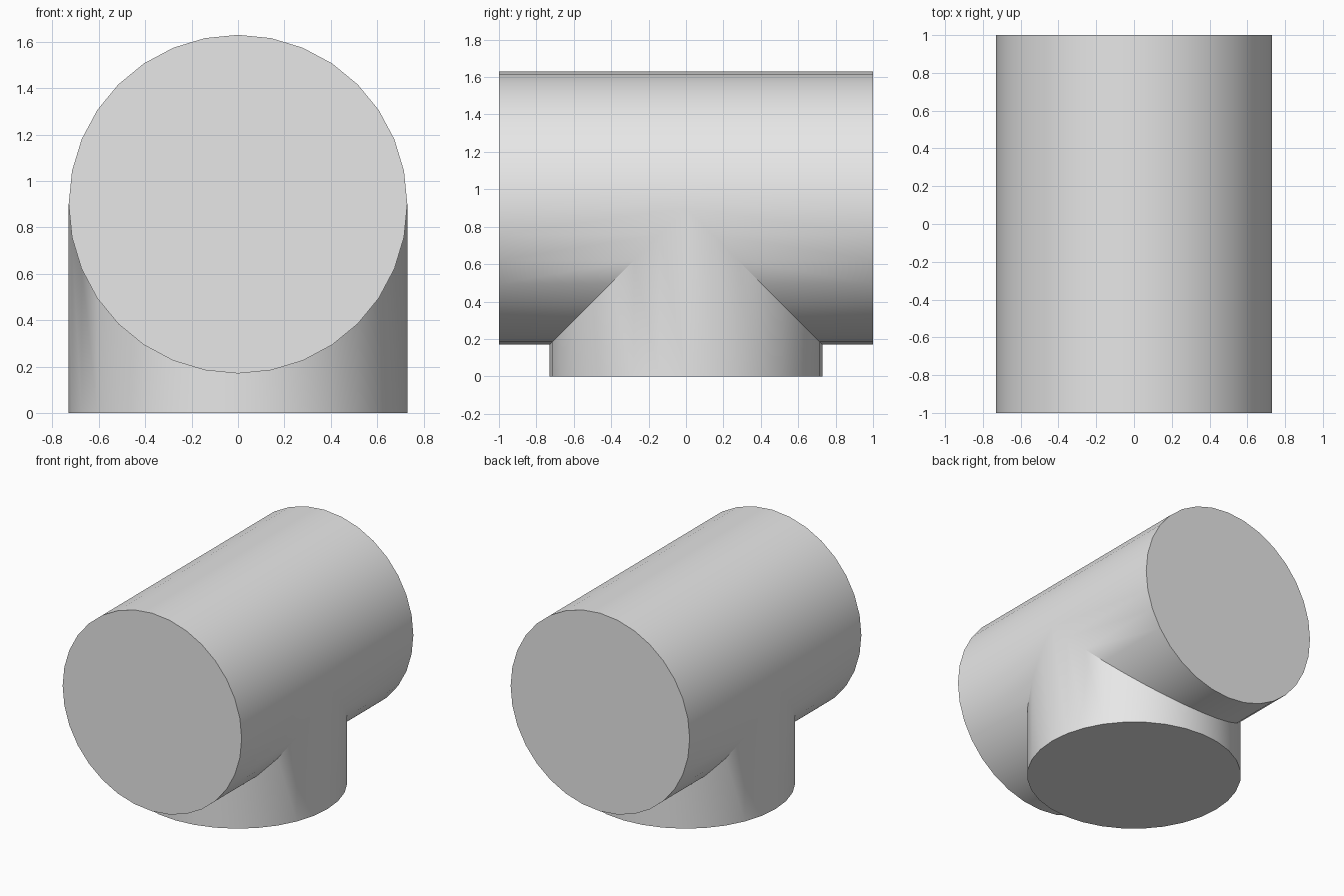
import bpy
import bmesh
from math import sin, cos, pi, radians

cube = bpy.data.objects.get("Cube")
if cube:
    bpy.data.objects.remove(cube, do_unlink=True)

RADIUS, AXIS_Z, HALF_LENGTH, SIDES = 0.73, 0.9, 1.0, 32

grey = bpy.data.materials.new("light grey")
grey.use_nodes = True
grey.diffuse_color = (0.8, 0.8, 0.8, 1)
grey.node_tree.nodes["Principled BSDF"].inputs["Base Color"].default_value = grey.diffuse_color

bm = bmesh.new()
angles = [2 * pi * i / SIDES for i in range(SIDES)]


def bridge(ring_a, ring_b):
    """Join two rings of equal length; rows that meet in a point become triangles."""
    for i in range(SIDES):
        j = (i + 1) % SIDES
        bm.faces.new((ring_a[i], ring_a[j], ring_b[j], ring_b[i]))


# Main pipe: each half runs from a flat end cap to the mitred seam
for side in (-1, 1):
    end, seam = [], []
    for a in angles:
        x, z = RADIUS * sin(a), AXIS_Z - RADIUS * cos(a)
        end.append(bm.verts.new((x, side * HALF_LENGTH, z)))
        seam.append(bm.verts.new((x, side * max(0, RADIUS * cos(a)), z)))
    bridge(end, seam)
    bm.faces.new(end)

# Branch pipe: from the flat base up to the same seam
base, seam = [], []
for a in angles:
    x, y = RADIUS * sin(a), RADIUS * cos(a)
    base.append(bm.verts.new((x, y, 0)))
    seam.append(bm.verts.new((x, y, AXIS_Z - abs(y))))
bridge(base, seam)
bm.faces.new(base)

# Weld the three arms into one closed skin
bmesh.ops.remove_doubles(bm, verts=bm.verts[:], dist=0.0005)
bmesh.ops.recalc_face_normals(bm, faces=bm.faces[:])

mesh = bpy.data.meshes.new("tee_pipe")
bm.to_mesh(mesh)
bm.free()
mesh.materials.append(grey)
tee = bpy.data.objects.new("tee_pipe", mesh)
bpy.context.collection.objects.link(tee)

# Smooth round walls with crisp caps and seam
bpy.ops.object.select_all(action="DESELECT")
tee.select_set(True)
bpy.context.view_layer.objects.active = tee
bpy.ops.object.shade_smooth_by_angle(angle=radians(30))
